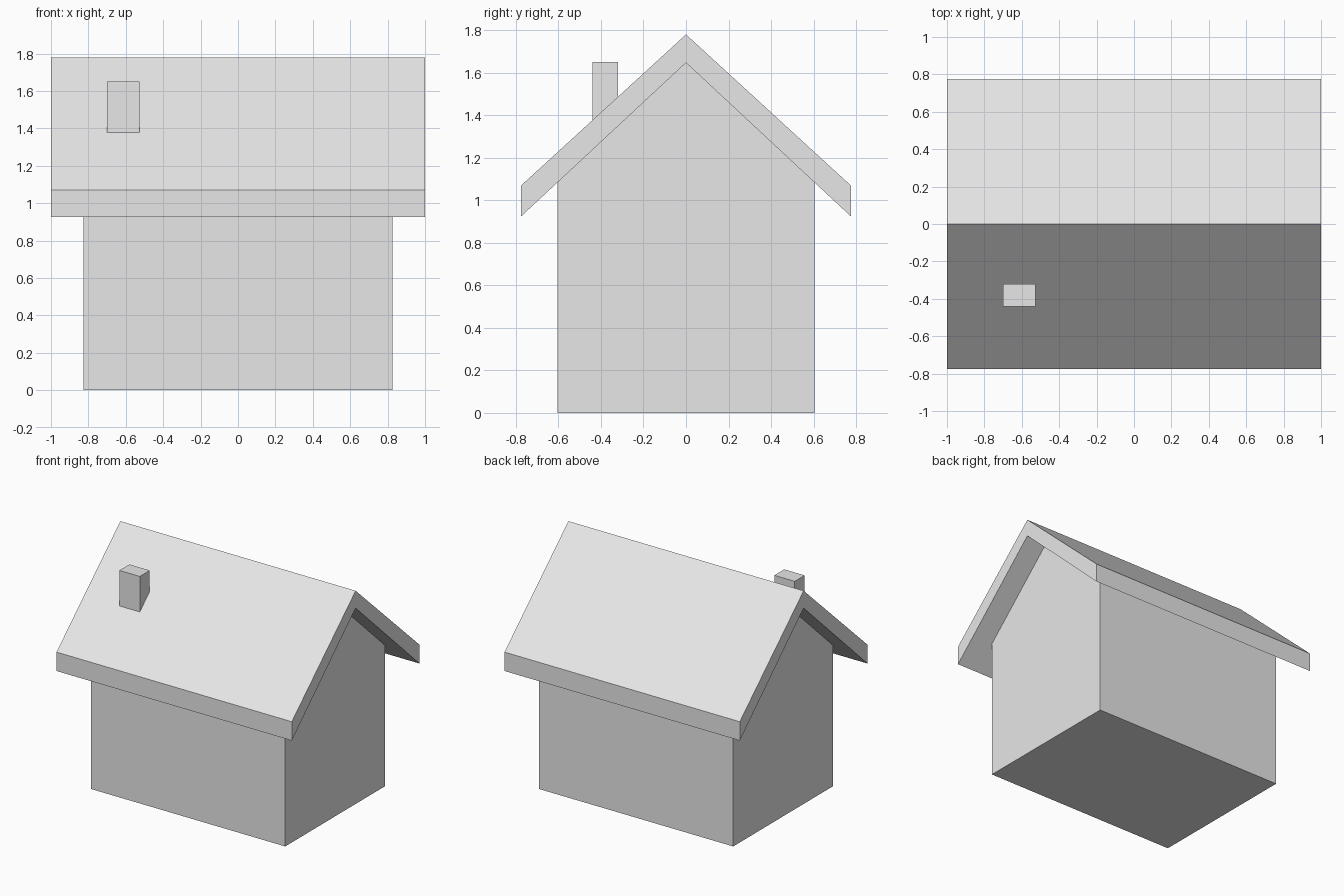
import bpy
import bmesh

if "Cube" in bpy.data.objects:
    bpy.data.objects.remove(bpy.data.objects["Cube"], do_unlink=True)

# Single plain grey for the whole building
grey = bpy.data.materials.new("plain grey")
grey.use_nodes = True
grey.diffuse_color = (0.8, 0.8, 0.8, 1)
grey.node_tree.nodes["Principled BSDF"].inputs["Base Color"].default_value = (0.8, 0.8, 0.8, 1)


def extrude_profile(name, profile, x_min, x_max):
    """Closed solid made by sweeping a (y, z) outline along x."""
    bm = bmesh.new()
    face = bm.faces.new([bm.verts.new((x_min, y, z)) for y, z in profile])
    swept = bmesh.ops.extrude_face_region(bm, geom=[face], use_keep_orig=True)
    verts = [g for g in swept["geom"] if isinstance(g, bmesh.types.BMVert)]
    bmesh.ops.translate(bm, verts=verts, vec=(x_max - x_min, 0, 0))
    bmesh.ops.recalc_face_normals(bm, faces=bm.faces)
    mesh = bpy.data.meshes.new(name)
    bm.to_mesh(mesh)
    bm.free()
    mesh.materials.append(grey)
    obj = bpy.data.objects.new(name, mesh)
    bpy.context.collection.objects.link(obj)
    return obj


def mirrored(half):
    """Complete a symmetric outline from its +y half; the ridge has y = 0."""
    return half + [(-y, z) for y, z in reversed(half) if y > 0]


# Walls with gable ends
extrude_profile("house_walls", mirrored([(0, 1.65), (0.605, 1.087), (0.605, 0)]), -0.825, 0.825)

# Overhanging pitched roof, a chevron with vertical eave faces
ridge_top, ridge_under = (0, 1.78), (0, 1.647)
eave_top, eave_under = (0.775, 1.07), (0.775, 0.925)
roof = [ridge_top, eave_top, eave_under, ridge_under]
roof += [(-y, z) for y, z in (eave_under, eave_top)]
extrude_profile("roof", roof, -1, 1)

# Chimney set into the front slope
extrude_profile("chimney", [(-0.44, 1.36), (-0.32, 1.36), (-0.32, 1.65), (-0.44, 1.65)], -0.70, -0.527)
